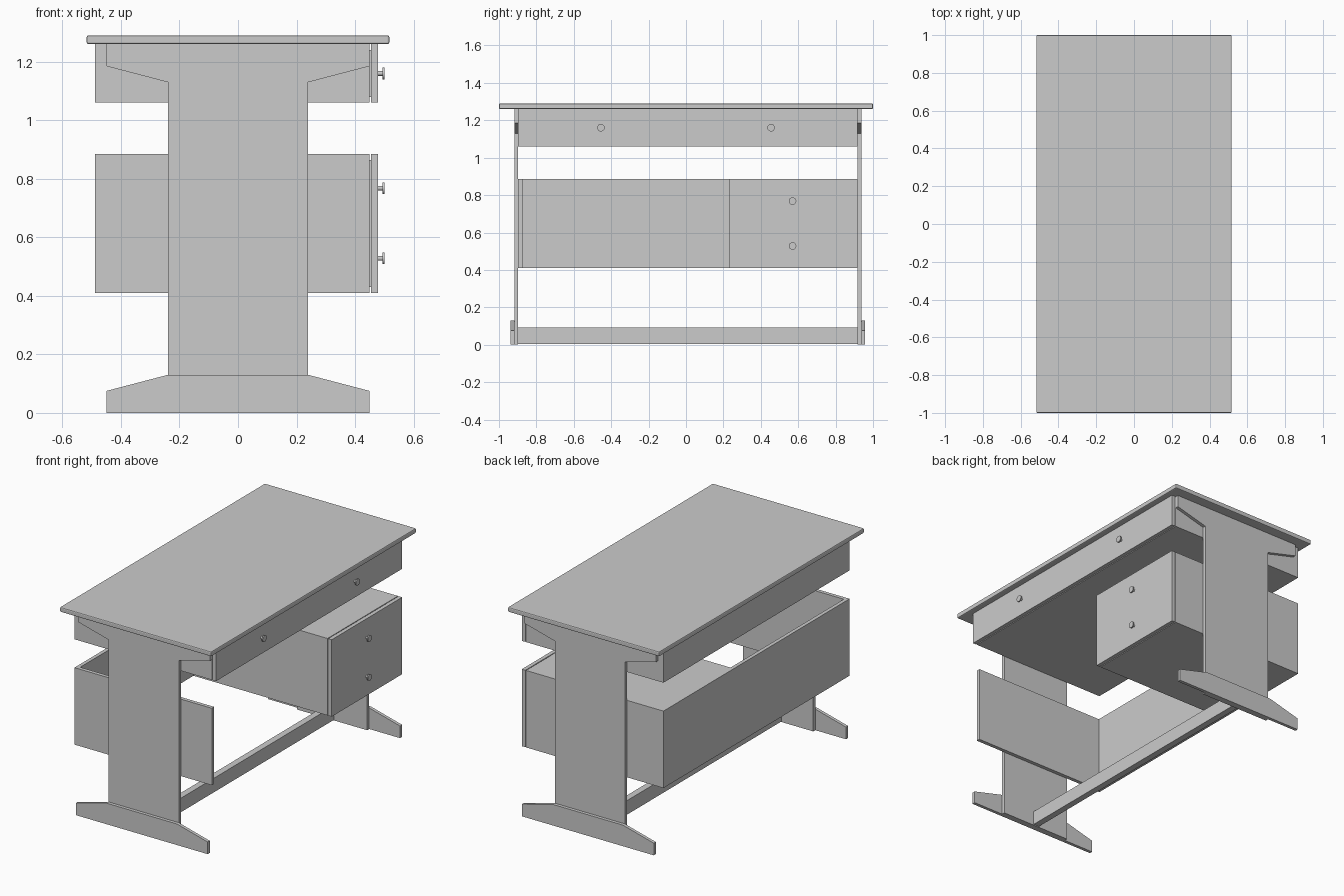
import bpy
import bmesh
import math

cube = bpy.data.objects.get("Cube")
if cube:
    bpy.data.objects.remove(cube, do_unlink=True)

# One plain grey for the whole desk
grey = bpy.data.materials.new("plain grey")
grey.use_nodes = True
COLOUR = (0.6, 0.6, 0.6, 1)
grey.diffuse_color = COLOUR
grey.node_tree.nodes["Principled BSDF"].inputs["Base Color"].default_value = COLOUR


def add_object(name, bm):
    bmesh.ops.recalc_face_normals(bm, faces=bm.faces)
    mesh = bpy.data.meshes.new(name)
    bm.to_mesh(mesh)
    bm.free()
    mesh.materials.append(grey)
    obj = bpy.data.objects.new(name, mesh)
    bpy.context.collection.objects.link(obj)
    return obj


def box(name, xs, ys, zs):
    bm = bmesh.new()
    bmesh.ops.create_cube(bm, size=1)
    for v in bm.verts:
        v.co = [r[0] if c < 0 else r[1] for c, r in zip(v.co, (xs, ys, zs))]
    return add_object(name, bm)


def plate(name, half_profile, y0, y1):
    """Extrude a profile, mirrored across x = 0, from y0 to y1."""
    outline = half_profile + [(-x, z) for x, z in reversed(half_profile)]
    bm = bmesh.new()
    face = bm.faces.new([bm.verts.new((x, y0, z)) for x, z in outline])
    ext = bmesh.ops.extrude_face_region(bm, geom=[face])
    for v in ext["geom"]:
        if isinstance(v, bmesh.types.BMVert):
            v.co.y = y1
    return add_object(name, bm)


def knob(name, y, z):
    """Thin stem with a flat round head, pointing along +x."""
    bm = bmesh.new()
    for radius, x0, x1 in ((0.008, 0.475, 0.496), (0.02, 0.494, 0.501)):
        made = bmesh.ops.create_cone(bm, cap_ends=True, segments=20, radius1=radius,
                                     radius2=radius, depth=x1 - x0)
        for v in made["verts"]:
            v.co = ((x0 + x1) / 2 + v.co.z, y + v.co.x, z + v.co.y)
    obj = add_object(name, bm)
    for p in obj.data.polygons:
        p.use_smooth = len(p.vertices) == 4
    return obj


# Desk top with softened upper edge
top = box("desk_top", (-0.517, 0.517), (-1, 1), (1.26, 1.29))
bevel = top.modifiers.new("edge", 'BEVEL')
bevel.width = 0.006
bevel.segments = 2

# T-shaped end legs, each with a foot board on its outer side
LEG = [(0.24, 0), (0.24, 1.13), (0.45, 1.185), (0.45, 1.26)]
FOOT = [(0.45, 0), (0.45, 0.075), (0.24, 0.13)]
Y0, Y1, T = -0.898, 0.917, 0.02
for side, y, d in (("front", Y0, -1), ("back", Y1, 1)):
    plate(side + "_leg", LEG, y, y + d * T)
    plate(side + "_foot", FOOT, y + d * T, y + d * 2 * T)

# Low stretcher between the legs
box("stretcher", (-0.025, 0.015), (Y0, Y1), (0.005, 0.092))

# Wide drawer case under the top
BACK, BODY = -0.488, 0.45
FRONT = (0.455, 0.479)
box("upper_case", (BACK, BODY), (Y0, Y1), (1.06, 1.26))
box("upper_drawer_front", FRONT, (Y0, Y1), (1.06, 1.26))

# Lower cabinet with back panel and side panel around the open knee space
LOW = (0.41, 0.885)
INNER = 0.23
box("lower_cabinet", (BACK, BODY), (INNER, Y1), LOW)
box("lower_cabinet_front", FRONT, (INNER, Y1), LOW)
box("back_panel", (BACK, BACK + 0.023), (Y0, INNER), LOW)
box("side_panel", (BACK + 0.023, BODY), (Y0, Y0 + 0.023), LOW)

# Knobs
for i, (y, z) in enumerate([(-0.455, 1.16), (0.455, 1.16), (0.57, 0.768), (0.57, 0.528)]):
    knob("knob_%d" % (i + 1), y, z)

# Rest of the case joints: thin fixings joining drawer fronts to their cases
box("upper_front_joint", (BODY, FRONT[0]), (Y0 + 0.02, Y1 - 0.02), (1.08, 1.24))
box("lower_front_joint", (BODY, FRONT[0]), (INNER + 0.02, Y1 - 0.02), (0.43, 0.865))
